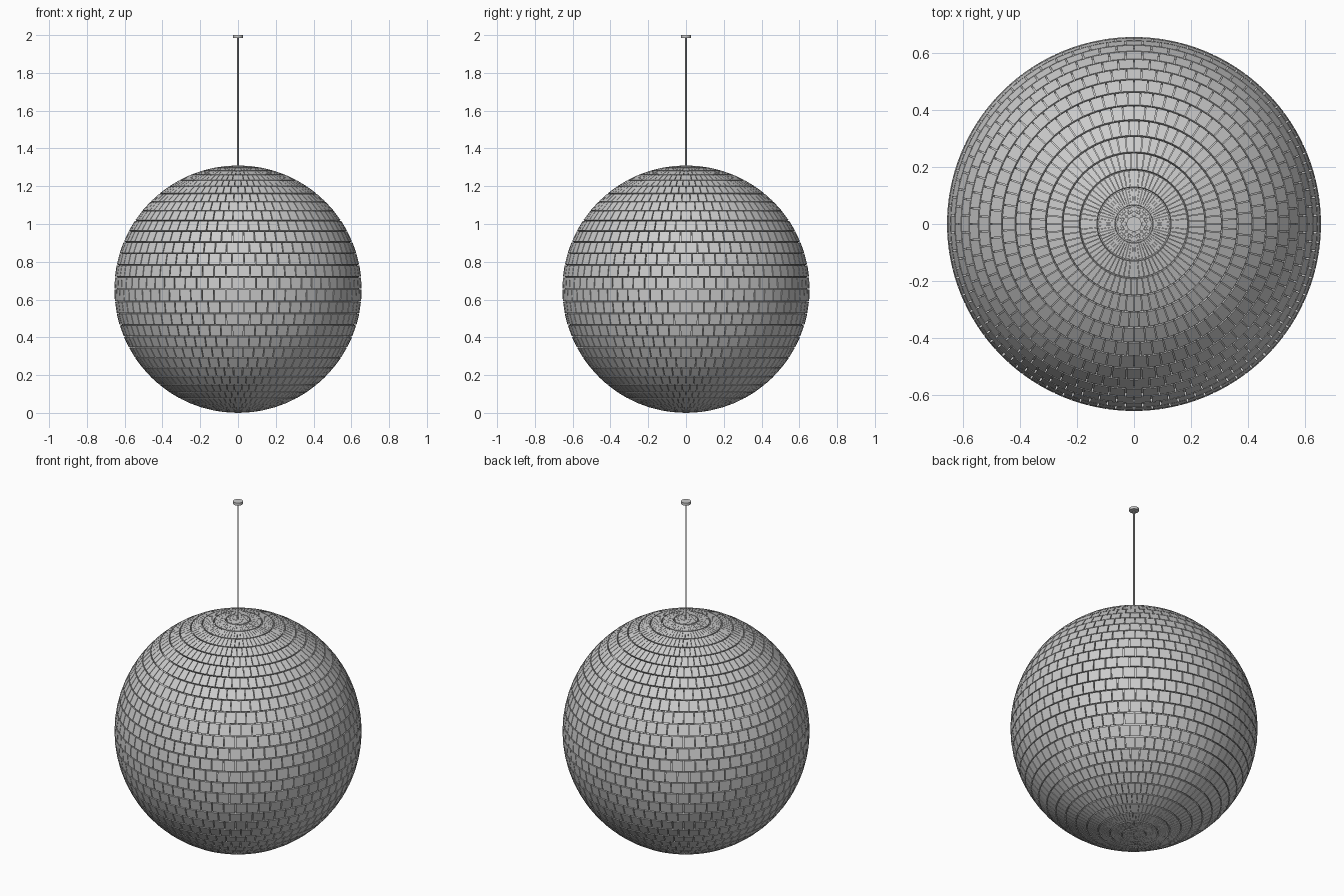
import bpy, bmesh
from math import pi, sin, cos

if "Cube" in bpy.data.objects:
    bpy.data.objects.remove(bpy.data.objects["Cube"])

R, CORE_R, CZ = 0.655, 0.642, 0.655
ROWS, COLS = 32, 64
GAP_V, GAP_H = 0.04, 0.04   # gap on each side, as a fraction of a tile


def sphere_point(r, theta, phi):
    return (r * sin(theta) * cos(phi), r * sin(theta) * sin(phi), CZ + r * cos(theta))


# mirror tiles, staggered like bricks
bm = bmesh.new()
for row in range(ROWS):
    t0 = (row + GAP_V) * pi / ROWS
    t1 = (row + 1 - GAP_V) * pi / ROWS
    shift = 0.5 * (row % 2)
    for col in range(COLS):
        p0 = (col + shift + GAP_H) * 2 * pi / COLS
        p1 = (col + shift + 1 - GAP_H) * 2 * pi / COLS
        corners = [(t0, p0), (t1, p0), (t1, p1), (t0, p1)]
        outer = [bm.verts.new(sphere_point(R, t, p)) for t, p in corners]
        inner = [bm.verts.new(sphere_point(CORE_R - 0.002, t, p)) for t, p in corners]
        bm.faces.new(outer)
        bm.faces.new(inner[::-1])
        for i in range(4):
            j = (i + 1) % 4
            bm.faces.new((outer[i], inner[i], inner[j], outer[j]))
mesh = bpy.data.meshes.new("mirror_tiles")
bm.to_mesh(mesh)
bm.free()
tiles = bpy.data.objects.new("mirror_tiles", mesh)
bpy.context.collection.objects.link(tiles)

# inner ball
bpy.ops.mesh.primitive_uv_sphere_add(segments=64, ring_count=32, radius=CORE_R, location=(0, 0, CZ))
bpy.context.object.name = "inner_ball"
bpy.ops.object.shade_smooth()


def cylinder(name, radius, z0, z1, sides):
    bpy.ops.mesh.primitive_cylinder_add(vertices=sides, radius=radius, depth=z1 - z0,
                                        location=(0, 0, (z0 + z1) / 2))
    bpy.context.object.name = name
    bpy.ops.object.shade_smooth_by_angle()


# hanging rod and ceiling mount
cylinder("hanging_rod", 0.004, 1.29, 1.99, 16)
cylinder("ceiling_mount", 0.026, 1.985, 2.0, 32)
